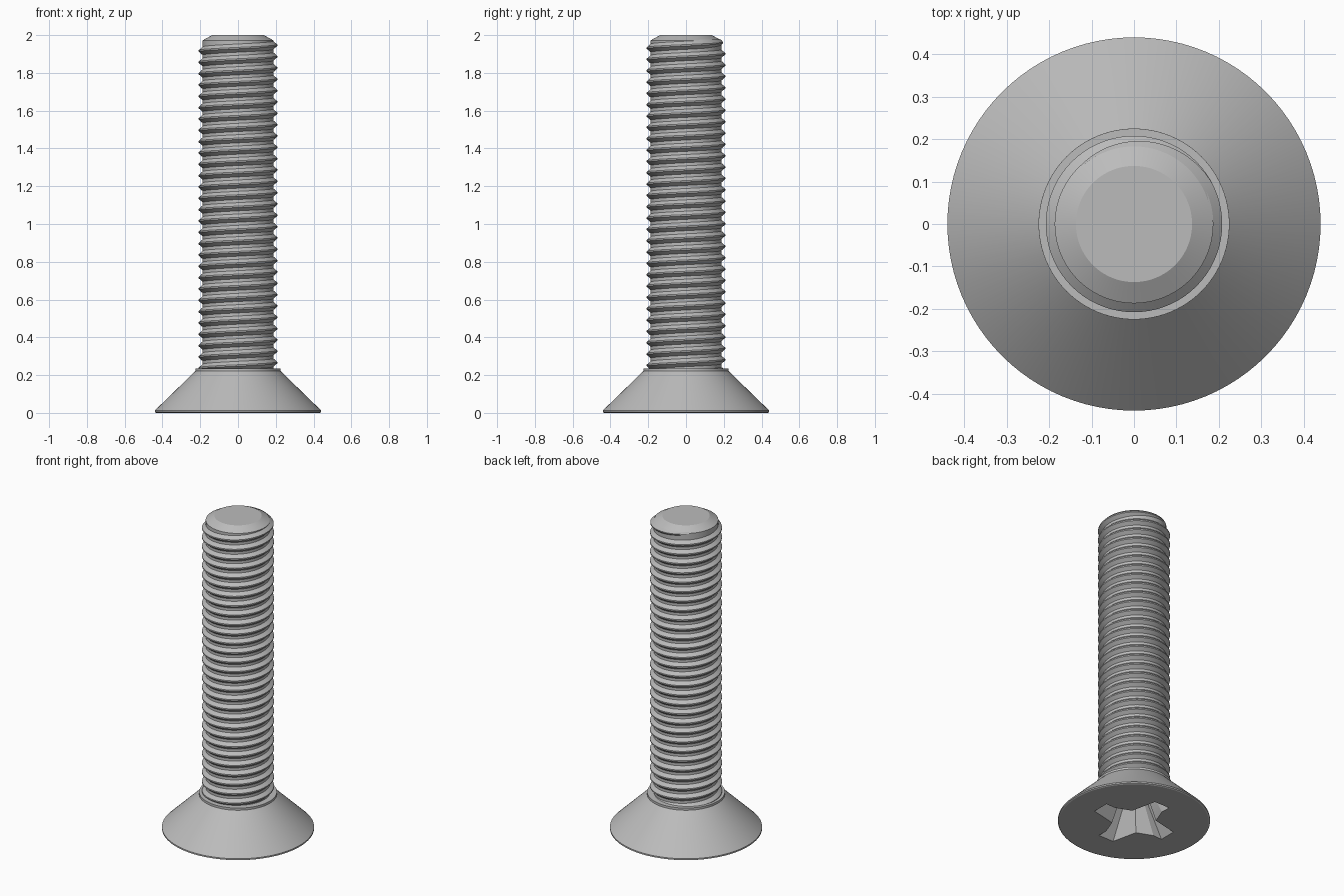
import bpy, bmesh, math

if "Cube" in bpy.data.objects:
    bpy.data.objects.remove(bpy.data.objects["Cube"], do_unlink=True)

steel = bpy.data.materials.new("grey steel")
steel.use_nodes = True
GREY = (0.5, 0.5, 0.5, 1)
steel.diffuse_color = GREY
steel.node_tree.nodes["Principled BSDF"].inputs["Base Color"].default_value = GREY

SEGS = 96
ROOT, CREST = 0.187, 0.208
PITCH = 0.06


def finish(bm, name, smooth=True):
    bmesh.ops.recalc_face_normals(bm, faces=bm.faces)
    mesh = bpy.data.meshes.new(name)
    bm.to_mesh(mesh)
    bm.free()
    mesh.materials.append(steel)
    obj = bpy.data.objects.new(name, mesh)
    bpy.context.collection.objects.link(obj)
    if smooth:
        shade(obj)
    return obj


def shade(obj):
    bpy.ops.object.select_all(action="DESELECT")
    obj.select_set(True)
    bpy.context.view_layer.objects.active = obj
    bpy.ops.object.shade_smooth_by_angle(angle=math.radians(25))


def loft(bm, rings):
    """Skin closed rings of points and cap both ends."""
    rows = [[bm.verts.new(p) for p in ring] for ring in rings]
    for low, high in zip(rows, rows[1:]):
        for i in range(len(low)):
            j = (i + 1) % len(low)
            bm.faces.new((low[i], low[j], high[j], high[i]))
    bm.faces.new(rows[0])
    bm.faces.new(rows[-1])


def lathe(name, profile):
    bm = bmesh.new()
    angles = [math.tau * i / SEGS for i in range(SEGS)]
    loft(bm, [[(r * math.cos(a), r * math.sin(a), z) for a in angles] for r, z in profile])
    return finish(bm, name)


# Shank core with chamfered end
lathe("shank", [(ROOT, 0.21), (ROOT, 1.972), (0.137, 2.0)])

# Countersunk head with a short collar
head = lathe("head", [(0.432, 0), (0.44, 0.004), (0.44, 0.013), (0.225, 0.222), (0.225, 0.236)])


# Cross-shaped driver recess, tapering inward
def cross_ring(tip, arm, width, core, z):
    points = []
    for k in range(4):
        c, s = math.cos(k * math.pi / 2), math.sin(k * math.pi / 2)
        for x, y in ((tip, -width), (tip, width), (arm, width * 0.95), (core, core)):
            points.append((x * c - y * s, x * s + y * c, z))
    return points


bm = bmesh.new()
loft(bm, [cross_ring(0.259, 0.195, 0.055, 0.092, -0.01),
          cross_ring(0.13, 0.10, 0.035, 0.05, 0.19)])
cutter = finish(bm, "recess_cutter", smooth=False)
cutter.hide_render = True
cut = head.modifiers.new("recess", "BOOLEAN")
cut.operation = "DIFFERENCE"
cut.object = cutter
cut.solver = "EXACT"
bpy.context.view_layer.objects.active = head
bpy.ops.object.modifier_apply(modifier="recess")
bpy.data.objects.remove(cutter, do_unlink=True)
shade(head)

# Right-handed helical thread that fades out at the tip
STEPS = 72
END_ANGLE = math.radians(130)
END_Z = 1.968
FADE = math.radians(105)
turns = (END_Z - 0.215) / PITCH
count = int(turns * STEPS)
rings = []
for i in range(count + 1):
    back = (count - i) * math.tau / STEPS
    a = END_ANGLE - back
    z = END_Z - PITCH * back / math.tau
    fade = min(1, back / FADE + 0.02)
    tooth = (CREST - ROOT) * fade
    base = PITCH * 0.42 * (0.4 + 0.6 * fade)
    ring = [(ROOT - 0.004, -base), (ROOT + tooth, -base * 0.15),
            (ROOT + tooth, base * 0.15), (ROOT - 0.004, base)]
    rings.append([(r * math.cos(a), r * math.sin(a), z + dz) for r, dz in ring])
bm = bmesh.new()
loft(bm, rings)
finish(bm, "thread")
